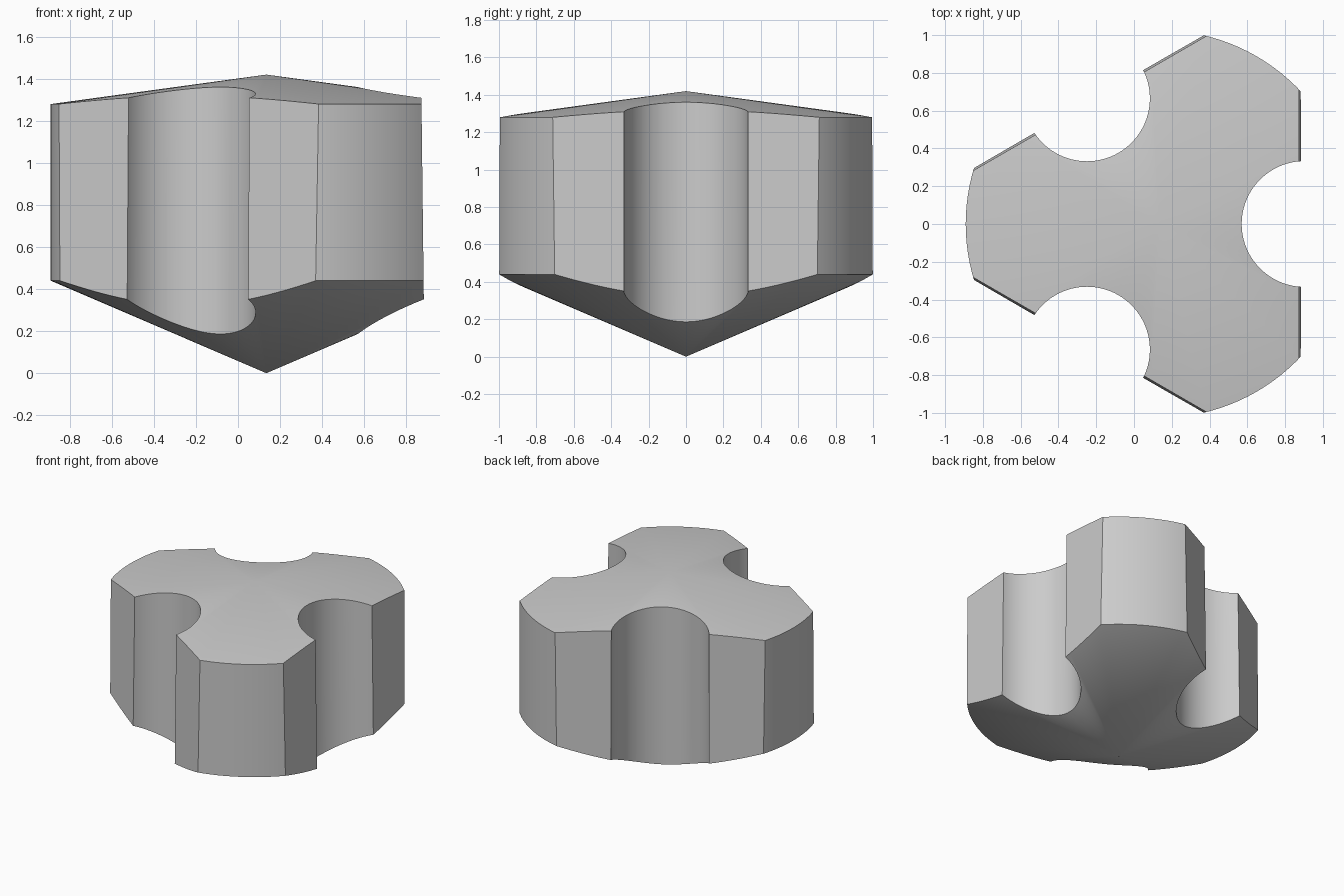
import bpy
import bmesh
import math
from mathutils import Matrix, Vector

CENTRE_X = 0.135      # axis of the knob body
RADIUS = 1.026
RIM_LOW, RIM_HIGH, APEX = 0.44, 1.28, 1.42

if "Cube" in bpy.data.objects:
    bpy.data.objects.remove(bpy.data.objects["Cube"])


def make_object(name, bm):
    bmesh.ops.recalc_face_normals(bm, faces=bm.faces)
    mesh = bpy.data.meshes.new(name)
    bm.to_mesh(mesh)
    bm.free()
    obj = bpy.data.objects.new(name, mesh)
    bpy.context.collection.objects.link(obj)
    return obj


def lathe(name, profile, steps):
    """Spin an (r, z) profile around the z axis."""
    bm = bmesh.new()
    verts = [bm.verts.new((r, 0, z)) for r, z in profile]
    edges = [bm.edges.new(pair) for pair in zip(verts, verts[1:])]
    bmesh.ops.spin(bm, geom=verts + edges, axis=(0, 0, 1), cent=(0, 0, 0),
                   angle=math.tau, steps=steps, use_merge=True)
    bmesh.ops.remove_doubles(bm, verts=bm.verts, dist=1e-4)
    return make_object(name, bm)


def flat_cutter(name):
    """Slightly leaning block that planes a flat on the +x side."""
    bm = bmesh.new()
    outline = [(0.754, -0.1), (1.5, -0.1), (1.5, 1.6), (0.734, 1.6)]
    face = bm.faces.new([bm.verts.new((x, -1.2, z)) for x, z in outline])
    new = bmesh.ops.extrude_face_region(bm, geom=[face])["geom"]
    moved = [v for v in new if isinstance(v, bmesh.types.BMVert)]
    bmesh.ops.translate(bm, verts=moved, vec=Vector((0, 2.4, 0)))
    return make_object(name, bm)


def groove_cutter(name):
    """Upright cylinder for a finger groove on the +x side."""
    bm = bmesh.new()
    bmesh.ops.create_cone(bm, cap_ends=True, segments=96, radius1=0.333,
                          radius2=0.333, depth=2,
                          matrix=Matrix.Translation((0.768, 0, 0.7)))
    return make_object(name, bm)


# Body: cylinder with a shallow cone on top and a deeper one below
body = lathe("knob_body", [(0, 0), (RADIUS, RIM_LOW),
                           (RADIUS, RIM_HIGH), (0, APEX)], 120)
bpy.context.view_layer.objects.active = body
body.select_set(True)

# Three flats and three grooves
for i in range(3):
    for make in (flat_cutter, groove_cutter):
        cutter = make("cutter")
        cutter.hide_render = True
        cutter.data.transform(Matrix.Rotation(i * math.tau / 3, 4, "Z"))
        mod = body.modifiers.new("cut", "BOOLEAN")
        mod.operation = "DIFFERENCE"
        mod.solver = "EXACT"
        mod.object = cutter
        bpy.ops.object.modifier_apply(modifier=mod.name)
        bpy.data.objects.remove(cutter)

body.data.transform(Matrix.Translation((CENTRE_X, 0, 0)))
bpy.ops.object.shade_smooth_by_angle(angle=math.radians(30))

# Plain grey
grey = bpy.data.materials.new("light_grey")
grey.use_nodes = True
colour = (0.6, 0.6, 0.6, 1)
grey.diffuse_color = colour
grey.node_tree.nodes["Principled BSDF"].inputs["Base Color"].default_value = colour
body.data.materials.clear()
body.data.materials.append(grey)
